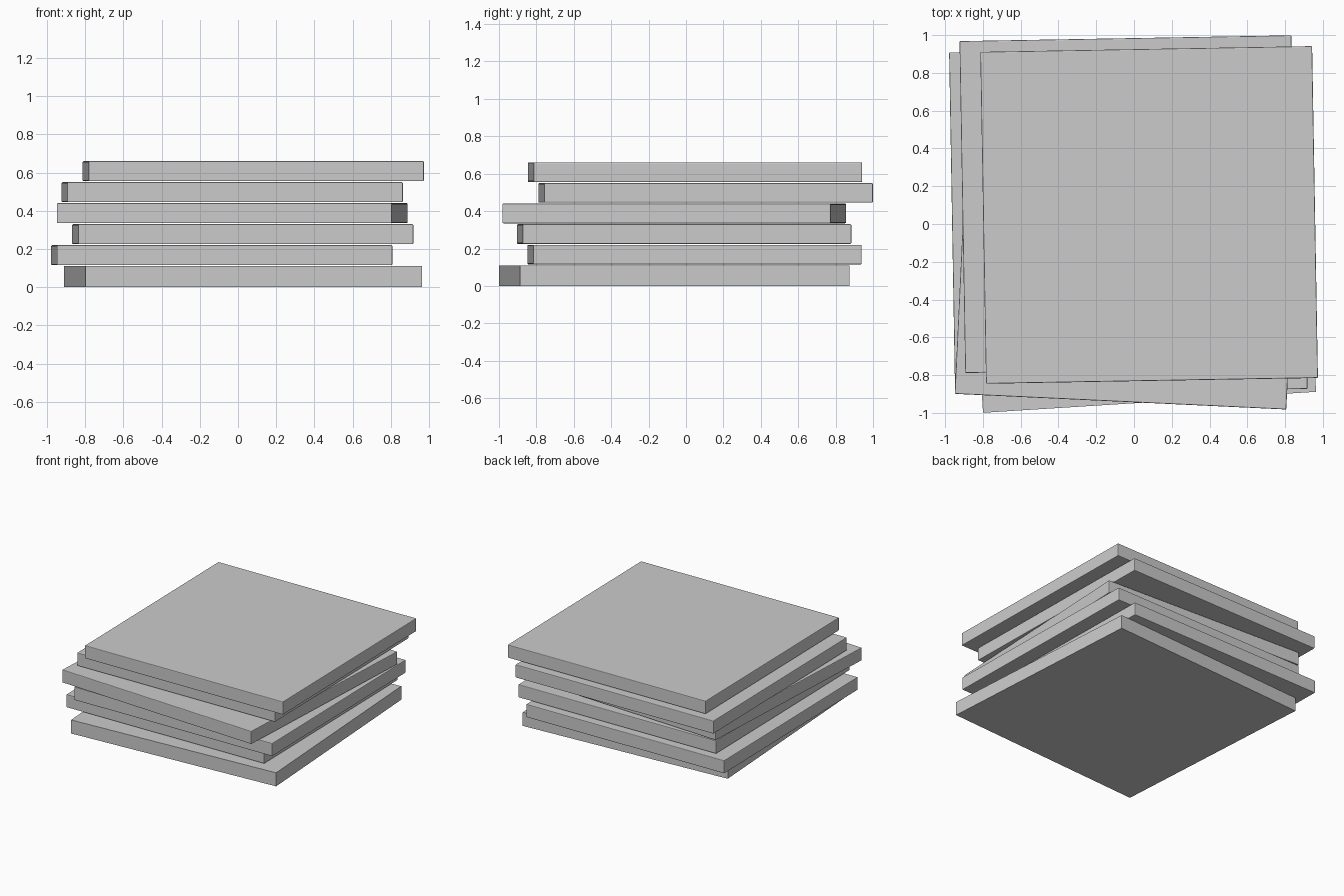
import bpy
from math import radians

cube = bpy.data.objects.get("Cube")
if cube:
    bpy.data.objects.remove(cube, do_unlink=True)

grey = bpy.data.materials.new("plain_grey")
grey.use_nodes = True
GREY = (0.6, 0.6, 0.6, 1)
grey.diffuse_color = GREY
grey.node_tree.nodes["Principled BSDF"].inputs["Base Color"].default_value = GREY


def slab(name, side, x, y, bottom, top, turn, bevel):
    """Square slab, turned about z, with an optional small edge bevel."""
    bpy.ops.mesh.primitive_cube_add(size=1, location=(x, y, (bottom + top) / 2),
                                    rotation=(0, 0, radians(turn)))
    ob = bpy.context.object
    ob.name = name
    ob.scale = (side, side, top - bottom)
    bpy.ops.object.transform_apply(location=False, rotation=False, scale=True)
    ob.data.materials.append(grey)
    if bevel:
        mod = ob.modifiers.new("soft_edge", "BEVEL")
        mod.width = bevel
        mod.segments = 2


# Sharp-edged slab at the bottom
slab("bottom_slab", 1.767, 0.027, -0.062, 0, 0.11, 3.6, 0)

# Loosely stacked slabs above it: centre x, centre y, turn in degrees
stack = [
    (-0.085, 0.045, 1),
    (0.025, -0.01, 1),
    (-0.03, -0.063, -2.7),
    (-0.03, 0.105, 1),
    (0.08, 0.048, 1),
]
for i, (x, y, turn) in enumerate(stack):
    base = 0.115 + 0.11 * i
    slab(f"stacked_slab_{i + 1}", 1.757, x, y, base, base + 0.105, turn, 0.005)
